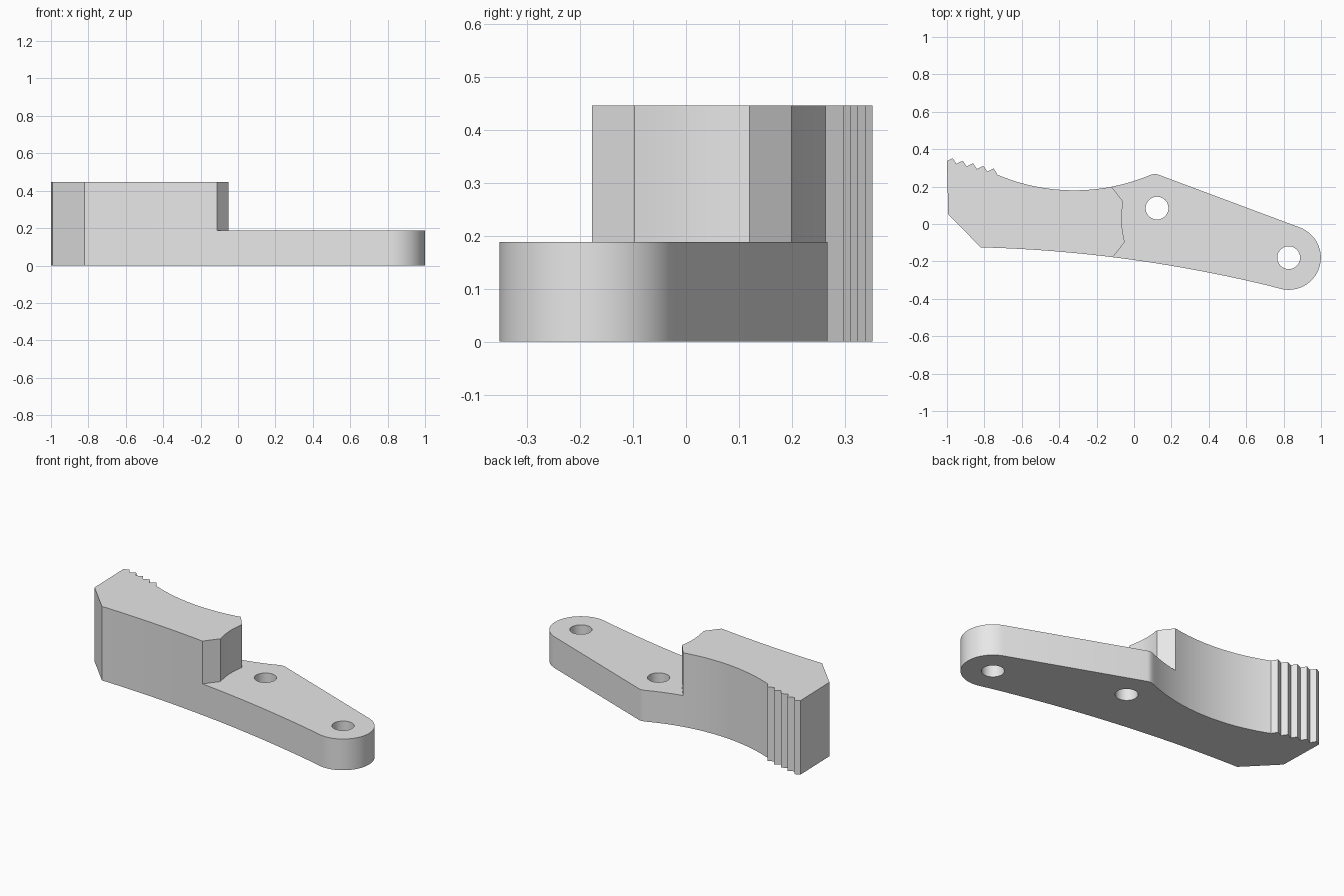
import bpy
import bmesh
from math import sin, cos, radians, sqrt, pi

cube = bpy.data.objects.get("Cube")
if cube:
    bpy.data.objects.remove(cube, do_unlink=True)

BASE_TOP, BLOCK_TOP = 0.188, 0.446
PIVOT = (0.827, -0.18)


def prism(name, outline, z0, z1):
    """Extrude a closed 2D outline between two heights."""
    bm = bmesh.new()
    face = bm.faces.new([bm.verts.new((x, y, z0)) for x, y in outline])
    ext = bmesh.ops.extrude_face_region(bm, geom=[face])
    verts = [v for v in ext["geom"] if isinstance(v, bmesh.types.BMVert)]
    bmesh.ops.translate(bm, verts=verts, vec=(0, 0, z1 - z0))
    bmesh.ops.recalc_face_normals(bm, faces=bm.faces)
    mesh = bpy.data.meshes.new(name)
    bm.to_mesh(mesh)
    bm.free()
    obj = bpy.data.objects.new(name, mesh)
    bpy.context.collection.objects.link(obj)
    return obj


def arc(center, radius, a0, a1, n):
    steps = [radians(a0 + (a1 - a0) * i / n) for i in range(n + 1)]
    return [(center[0] + radius * cos(a), center[1] + radius * sin(a)) for a in steps]


# Bowed front edge, from the chamfered corner to the pivot end
outline = []
for i in range(24):
    t = 1.6 * i / 24
    outline.append((-0.82 + t, -0.125 - 0.0247 * t - 0.0703 * t * t))
# Rounded pivot end
outline += arc(PIVOT, 0.172, -104, 69.5, 32)
# Softened peak at the back
outline += [(0.13, 0.264), (0.118, 0.267), (0.105, 0.267)]
# Concave back edge
for i in range(25):
    x = 0.085 - 0.815 * i / 24
    outline.append((x, 1.23 - sqrt(1.1025 - (x + 0.32) ** 2)))
# Gripping teeth
for i in range(5):
    x, y = -0.75 - 0.055 * i, 0.297 + 0.0138 * i
    outline.append((x, y))
    if i < 4:
        outline.append((x - 0.035, y - 0.017))
# Blunt left end with chamfer
outline += [(-1.0, 0.336), (-0.993, 0.052)]

lever = prism("jaw_lever", outline, 0, BLOCK_TOP)

# Step cutter leaves the thin arm, with a shallow curved block end
step = [(-0.18, -0.263), (1.3, -0.6), (1.3, 0.6), (-0.1, 0.6), (-0.178, 0.274)]
for i in range(9):
    t = i / 8
    bow = 0.012 * sin(pi * t)
    step.append((-0.058 + 0.008 * t - bow, 0.12 - 0.217 * t))
cutters = [prism("step_cutter", step, BASE_TOP, 0.6)]

# Through holes
for label, center in (("inner", (0.123, 0.085)), ("pivot", PIVOT)):
    circle = arc(center, 0.061, 0, 348.75, 31)
    cutters.append(prism(label + "_hole_cutter", circle, -0.1, 0.6))

bpy.ops.object.select_all(action="DESELECT")
bpy.context.view_layer.objects.active = lever
lever.select_set(True)
for cutter in cutters:
    cutter.hide_render = True
    mod = lever.modifiers.new(cutter.name, "BOOLEAN")
    mod.operation = "DIFFERENCE"
    mod.solver = "EXACT"
    mod.object = cutter
    bpy.ops.object.modifier_apply(modifier=mod.name)
    bpy.data.objects.remove(cutter, do_unlink=True)

# Plain grey finish
grey = bpy.data.materials.new("light_grey")
grey.use_nodes = True
colour = (0.8, 0.8, 0.8, 1)
grey.diffuse_color = colour
grey.node_tree.nodes["Principled BSDF"].inputs["Base Color"].default_value = colour
lever.data.materials.clear()
lever.data.materials.append(grey)
bpy.ops.object.shade_smooth_by_angle(angle=radians(20))
